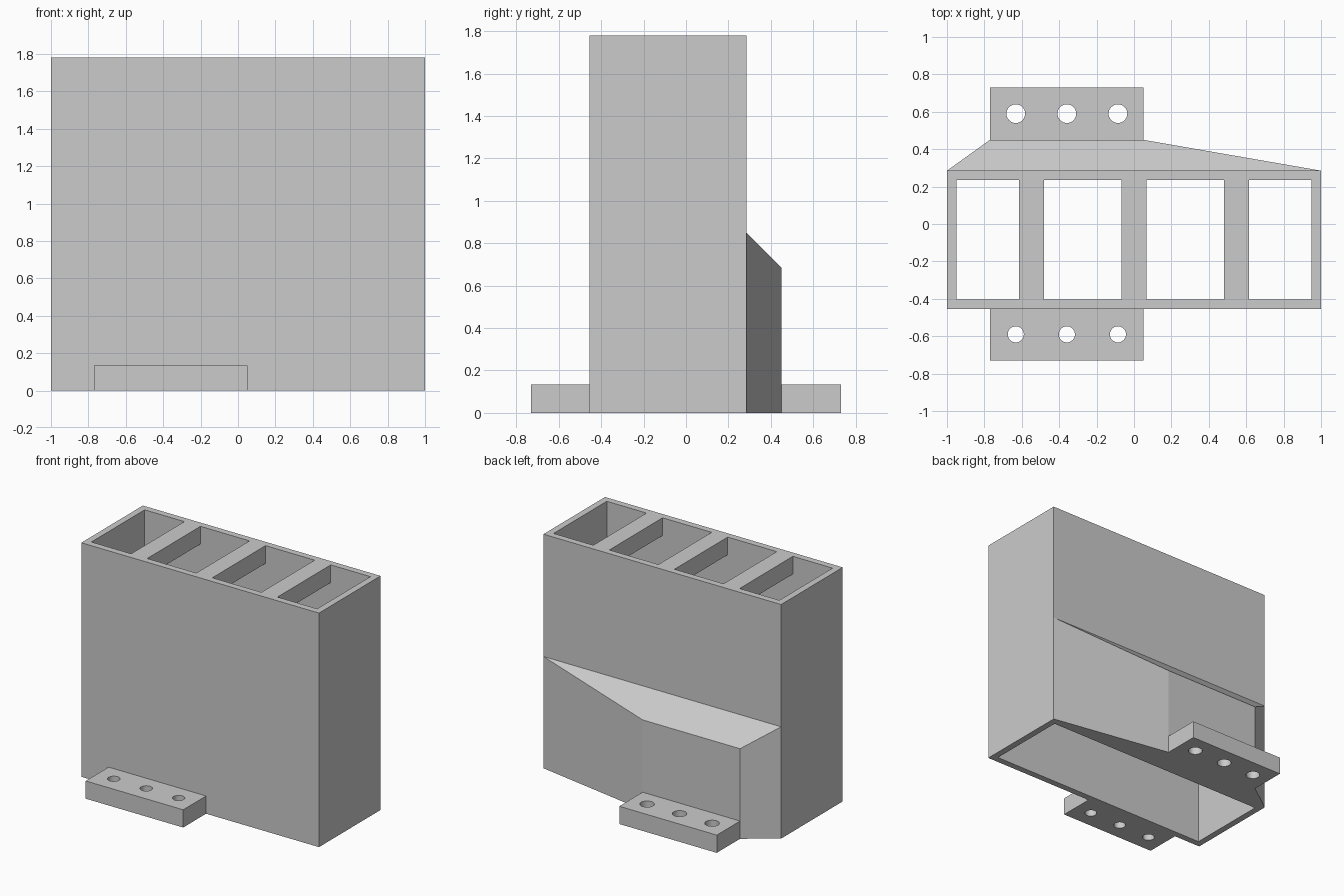
import bpy
import bmesh

cube = bpy.data.objects.get("Cube")
if cube:
    bpy.data.objects.remove(cube, do_unlink=True)

# Single plain grey material
grey = bpy.data.materials.new("light grey")
grey.use_nodes = True
grey.diffuse_color = (0.6, 0.6, 0.6, 1)
grey.node_tree.nodes["Principled BSDF"].inputs["Base Color"].default_value = grey.diffuse_color

HEIGHT = 1.78
FRONT, BACK = -0.455, 0.285
WALL = 0.05
BAR = 0.135
TAB_LEFT, TAB_RIGHT = -0.77, 0.05
WEDGE_BACK = 0.45


def prism(name, outline, bottom, top):
    """Extrude an xy outline; top is a function giving z from y."""
    bm = bmesh.new()
    low = [bm.verts.new((x, y, bottom)) for x, y in outline]
    high = [bm.verts.new((x, y, top(y))) for x, y in outline]
    bm.faces.new(low)
    bm.faces.new(high)
    for i in range(len(outline)):
        j = (i + 1) % len(outline)
        bm.faces.new((low[i], low[j], high[j], high[i]))
    bmesh.ops.recalc_face_normals(bm, faces=bm.faces)
    mesh = bpy.data.meshes.new(name)
    bm.to_mesh(mesh)
    bm.free()
    mesh.materials.append(grey)
    obj = bpy.data.objects.new(name, mesh)
    bpy.context.collection.objects.link(obj)
    return obj


def box(name, x0, x1, y0, y1, z0, z1):
    return prism(name, [(x0, y0), (x1, y0), (x1, y1), (x0, y1)], z0, lambda y: z1)


def cut(target, cutter):
    """Subtract the cutter, apply the result and remove the cutter."""
    cutter.hide_render = True
    mod = target.modifiers.new("cut", "BOOLEAN")
    mod.operation = "DIFFERENCE"
    mod.solver = "EXACT"
    mod.object = cutter
    bpy.context.view_layer.objects.active = target
    bpy.ops.object.modifier_apply(modifier=mod.name)
    bpy.data.objects.remove(cutter, do_unlink=True)


# Tall housing, open at the top and bottom
housing = box("housing", -1, 1, FRONT, BACK, 0, HEIGHT)
cut(housing, box("bore", WALL - 1, 1 - WALL, FRONT + WALL, BACK - WALL, -1, HEIGHT + 1))

# Cross bars that divide the top opening
for side, x in (("right", -0.548), ("middle", 0), ("left", 0.548)):
    box(side + "_cross_bar", x - BAR / 2, x + BAR / 2,
        FRONT + WALL, BACK - WALL, HEIGHT - BAR, HEIGHT)

# Sloped support on the back
prism("back_support",
      [(-1, BACK), (1, BACK), (TAB_RIGHT, WEDGE_BACK), (TAB_LEFT, WEDGE_BACK)],
      0, lambda y: 0.85 - (y - BACK))

# Mounting tabs with three screw holes each
for name, y0, y1, hole_y, radius in (
        ("front_tab", -0.73, FRONT, -0.59, 0.043),
        ("back_tab", WEDGE_BACK, 0.73, 0.59, 0.05)):
    tab = box(name, TAB_LEFT, TAB_RIGHT, y0, y1, 0, 0.135)
    for i in range(3):
        bpy.ops.mesh.primitive_cylinder_add(
            vertices=32, radius=radius, depth=1,
            location=(-0.632 + 0.273 * i, hole_y, 0))
        drill = bpy.context.object
        drill.data.materials.append(grey)
        cut(tab, drill)
